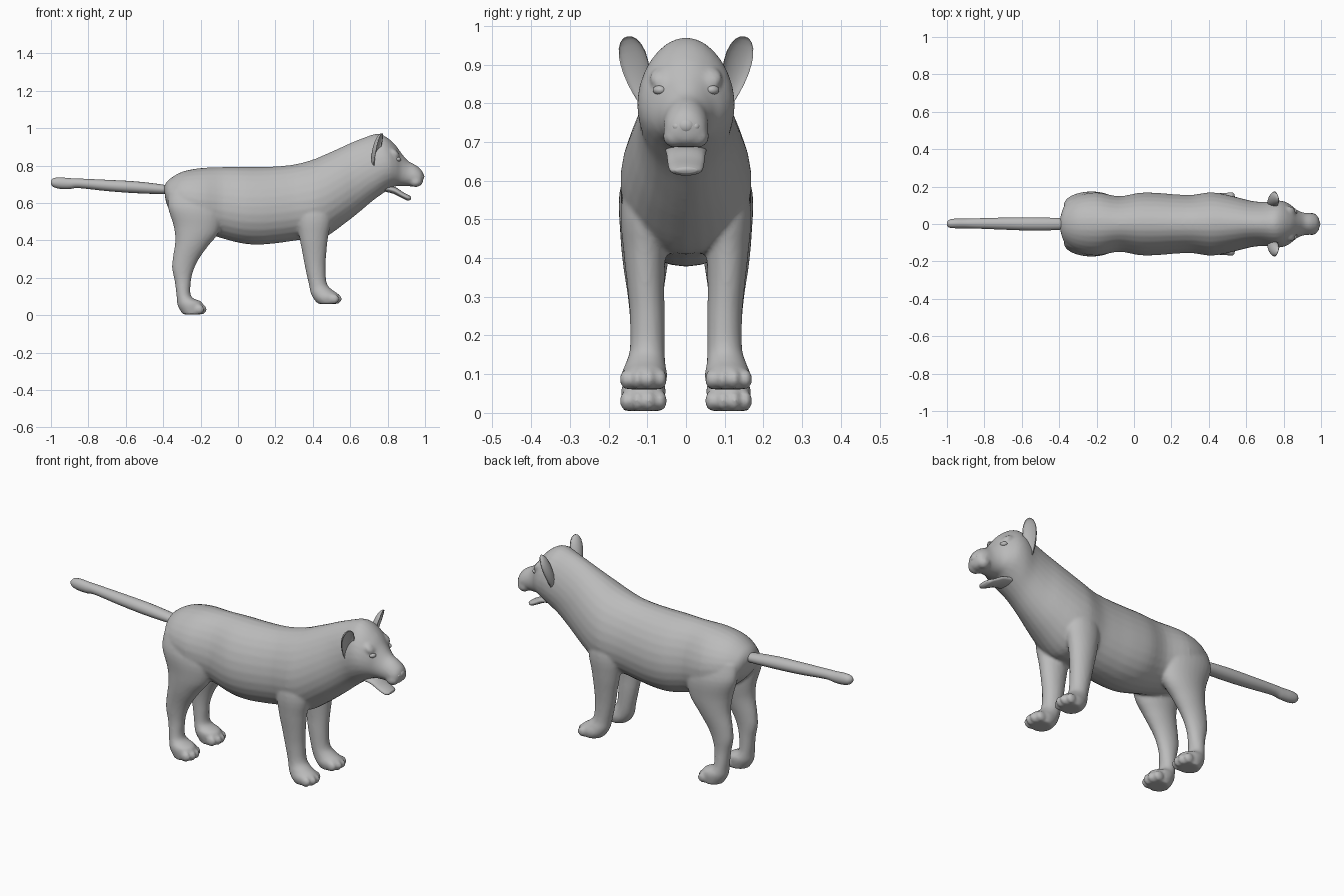
import bpy, bmesh, math
from mathutils import Vector, Matrix

old = bpy.data.objects.get("Cube")
if old:
    bpy.data.objects.remove(old, do_unlink=True)

GREY = (0.5, 0.5, 0.5, 1)
mat = bpy.data.materials.new("plain grey")
mat.use_nodes = True
mat.diffuse_color = GREY
bsdf = mat.node_tree.nodes["Principled BSDF"]
bsdf.inputs["Base Color"].default_value = GREY
bsdf.inputs["Roughness"].default_value = 0.7


def catmull(p0, p1, p2, p3, t):
    return [0.5 * (2 * b + (c - a) * t + (2 * a - 5 * b + 4 * c - d) * t * t
                   + (3 * b - a - 3 * c + d) * t ** 3) for a, b, c, d in zip(p0, p1, p2, p3)]


def loft(bm, rings, side=1, k=0.0, seg=28, steps=4):
    """Closed tube through rings (xa, za, xb, zb, half width, centre y); k widens the b end."""
    pts = []
    for i in range(len(rings) - 1):
        q = [rings[max(0, min(len(rings) - 1, i + j))] for j in (-1, 0, 1, 2)]
        pts += [catmull(*q, s / steps) for s in range(steps)]
    pts.append(rings[-1])
    loops = []
    for xa, za, xb, zb, w, yc in pts:
        row = []
        for j in range(seg):
            t = 2 * math.pi * j / seg
            c, s = math.cos(t), math.sin(t)
            row.append(bm.verts.new(((xa + xb) / 2 + (xa - xb) / 2 * c,
                                     side * (yc + w * s * (1 - k * c)),
                                     (za + zb) / 2 + (za - zb) / 2 * c)))
        loops.append(row)
    faces = [bm.faces.new((a[j], a[(j + 1) % seg], b[(j + 1) % seg], b[j]))
             for a, b in zip(loops, loops[1:]) for j in range(seg)]
    faces += [bm.faces.new(loops[0]), bm.faces.new(loops[-1])]
    bmesh.ops.recalc_face_normals(bm, faces=faces)


def ball(bm, loc, size, rot=None):
    m = Matrix.Translation(loc) @ (rot or Matrix()) @ Matrix.Diagonal((*size, 1))
    return bmesh.ops.create_uvsphere(bm, u_segments=20, v_segments=12, radius=1, matrix=m)["verts"]


def finish(bm, name):
    me = bpy.data.meshes.new(name)
    bm.to_mesh(me)
    bm.free()
    me.materials.append(mat)
    for p in me.polygons:
        p.use_smooth = True
    ob = bpy.data.objects.new(name, me)
    bpy.context.collection.objects.link(ob)
    return ob


# Torso, neck and head
TORSO = [
    (-.395, .69, -.39, .63, .04, 0), (-.37, .725, -.37, .57, .10, 0), (-.30, .767, -.30, .50, .15, 0),
    (-.20, .787, -.20, .45, .168, 0), (-.08, .792, -.08, .41, .148, 0), (.03, .793, .03, .383, .166, 0),
    (.12, .793, .12, .378, .166, 0), (.22, .797, .22, .387, .158, 0), (.31, .808, .31, .40, .155, 0),
    (.40, .832, .40, .408, .168, 0), (.46, .857, .47, .42, .162, 0), (.53, .888, .57, .49, .142, 0),
    (.60, .92, .65, .553, .123, 0), (.67, .948, .72, .612, .117, 0), (.74, .97, .78, .655, .125, 0),
    (.79, .955, .82, .68, .119, 0), (.84, .912, .845, .69, .098, 0), (.875, .865, .87, .69, .074, 0),
    (.91, .825, .91, .69, .06, 0), (.95, .803, .95, .687, .057, 0), (.98, .778, .975, .693, .046, 0),
    (.994, .748, .988, .71, .022, 0)]
FORELEG = [
    (.34, .66, .47, .68, .045, .095), (.315, .53, .50, .53, .062, .106), (.328, .42, .482, .42, .055, .107),
    (.345, .33, .472, .33, .048, .104), (.36, .25, .468, .25, .045, .10), (.38, .16, .475, .17, .045, .10),
    (.39, .115, .505, .135, .052, .105), (.41, .08, .54, .108, .06, .108), (.43, .061, .53, .061, .05, .108)]
HINDLEG = [
    (-.37, .66, -.16, .68, .05, .09), (-.375, .58, -.09, .56, .068, .104), (-.345, .48, -.10, .45, .068, .102),
    (-.335, .40, -.16, .37, .058, .105), (-.348, .31, -.21, .30, .046, .105), (-.352, .25, -.238, .24, .04, .105),
    (-.338, .18, -.252, .18, .038, .105), (-.328, .10, -.25, .10, .044, .108), (-.322, .05, -.19, .068, .058, .11),
    (-.295, .005, -.19, .005, .05, .112)]

bm = bmesh.new()
loft(bm, TORSO, k=.12)
for side in (1, -1):
    loft(bm, FORELEG, side)
    loft(bm, HINDLEG, side)
    # Toes
    for x, z in ((.522, .087), (-.2, .031)):
        for i, dy in enumerate((-.044, -.015, .015, .044)):
            dx = .006 if i in (1, 2) else -.008
            ball(bm, (x + dx, side * (.11 + dy), z), (.027, .017, .026))
    # Brow and cheek pads
    ball(bm, (.835, side * .062, .865), (.035, .032, .02), Matrix.Rotation(.8, 4, 'Y'))
    ball(bm, (.95, side * .03, .715), (.034, .03, .03))
body = finish(bm, "body_and_legs")
rm = body.modifiers.new("fuse", 'REMESH')
rm.mode = 'VOXEL'
rm.voxel_size = .008
rm.use_smooth_shade = True
sm = body.modifiers.new("soften", 'SMOOTH')
sm.factor = .5
sm.iterations = 4

# Tail
bm = bmesh.new()
loft(bm, [(-.37, .69, -.37, .65, .025, 0), (-.41, .70, -.41, .648, .032, 0), (-.55, .716, -.55, .653, .035, 0),
          (-.70, .724, -.70, .664, .032, .002), (-.85, .731, -.85, .68, .027, .003),
          (-.90, .733, -.90, .675, .026, .003), (-.95, .737, -.95, .676, .026, .003),
          (-.985, .733, -.985, .685, .022, .002), (-1, .72, -1, .70, .01, 0)], seg=16)
finish(bm, "tail")

# Lower jaw
bm = bmesh.new()
loft(bm, [(.78, .70, .78, .662, .055, 0), (.84, .685, .83, .65, .05, 0), (.88, .66, .872, .629, .047, 0),
          (.912, .643, .908, .613, .042, 0), (.926, .634, .925, .62, .028, 0)], seg=20)
finish(bm, "lower_jaw")

# Nose pad with raised nostril wings
bm = bmesh.new()
ball(bm, (.976, 0, .742), (.02, .026, .022))
for side in (1, -1):
    ball(bm, (.974, side * .024, .74), (.016, .014, .013))
finish(bm, "nose")

# Cupped ears and eyes
for side, word in ((1, "left"), (-1, "right")):
    bm = bmesh.new()
    for v in ball(bm, (0, 0, 0), (1, 1, 1)):
        x, y, z = v.co
        x = -.032 * abs(x) if x < 0 else -.016 * x
        v.co = (x, .042 * y * (.85 + .3 * z), .098 * z)
    bmesh.ops.recalc_face_normals(bm, faces=bm.faces)
    turn = Matrix.Rotation(side * .35, 4, 'Z') @ Matrix.Rotation(-side * .16, 4, 'X') @ Matrix.Rotation(.28, 4, 'Y')
    bm.transform(Matrix.Translation((.75, side * .128, .88)) @ turn)
    finish(bm, word + "_ear")

    bm = bmesh.new()
    ball(bm, (.857, side * .069, .834), (.014, .018, .012), Matrix.Rotation(side * .6, 4, 'Z'))
    finish(bm, word + "_eye")
